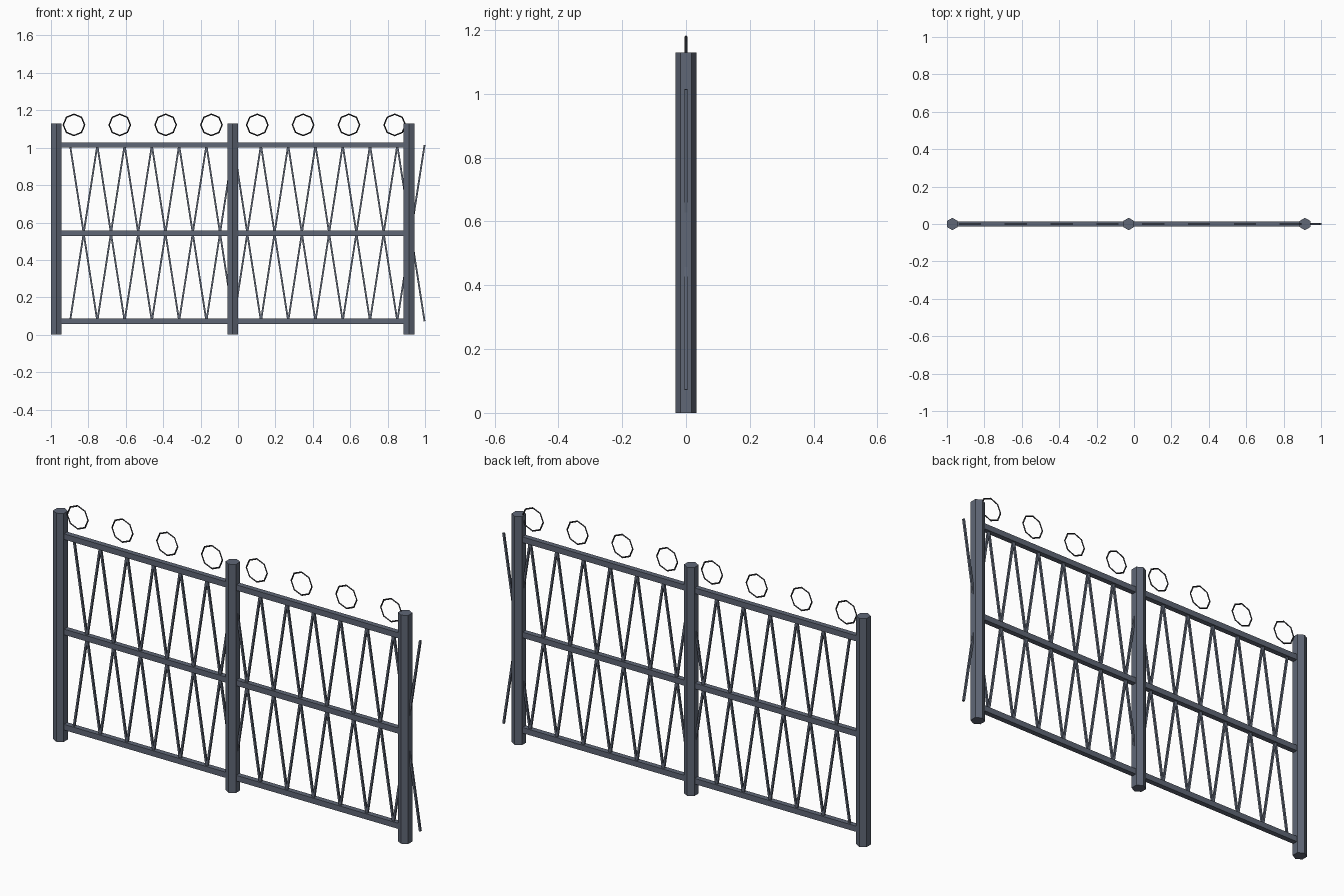
import bpy
from math import pi, hypot, atan2

if "Cube" in bpy.data.objects:
    bpy.data.objects.remove(bpy.data.objects["Cube"])

TOP, MID, LOW = 1.014, 0.543, 0.072


def paint(name, color):
    mat = bpy.data.materials.new(name)
    mat.diffuse_color = (*color, 1)
    mat.use_nodes = True
    mat.node_tree.nodes["Principled BSDF"].inputs["Base Color"].default_value = mat.diffuse_color
    return mat


steel = paint("blue_grey_steel", (0.115, 0.135, 0.18))
iron = paint("dark_iron", (0.03, 0.03, 0.035))


def bar(name, size, loc, angle=0):
    bpy.ops.mesh.primitive_cube_add(size=1, location=loc, rotation=(0, angle, 0))
    ob = bpy.context.object
    ob.name, ob.scale = name, size
    ob.data.materials.append(steel)


# hexagonal posts
for i in range(3):
    bpy.ops.mesh.primitive_cylinder_add(vertices=6, radius=0.033, depth=1.13,
                                        location=(-0.971 + 0.9425 * i, 0, 0.565))
    bpy.context.object.name = f"post_{i}"
    bpy.context.object.data.materials.append(steel)

# horizontal rails through the posts
for name, z in (("top_rail", TOP), ("middle_rail", MID), ("bottom_rail", LOW)):
    bar(name, (1.885, 0.026, 0.028), (-0.0285, 0, z))

# crossed thin bars, the last pair running past the end post
step = 0.1458
height = TOP - LOW
for i in range(13):
    x = -0.898 + step * (i + 0.5)
    for side in (1, -1):
        bar(f"cross_bar_{i}_{'right' if side > 0 else 'left'}",
            (0.0095, 0.0095, hypot(step, height)), (x, 0, MID),
            side * atan2(step, height))

# octagonal rings along the top
for i in range(8):
    bpy.ops.mesh.primitive_torus_add(
        major_segments=8, minor_segments=4, major_radius=0.057, minor_radius=0.004,
        location=(-0.877 + 0.245 * i, 0, 1.122), rotation=(pi / 2, 0, 0))
    bpy.context.object.name = f"ring_{i}"
    bpy.context.object.data.materials.append(iron)
